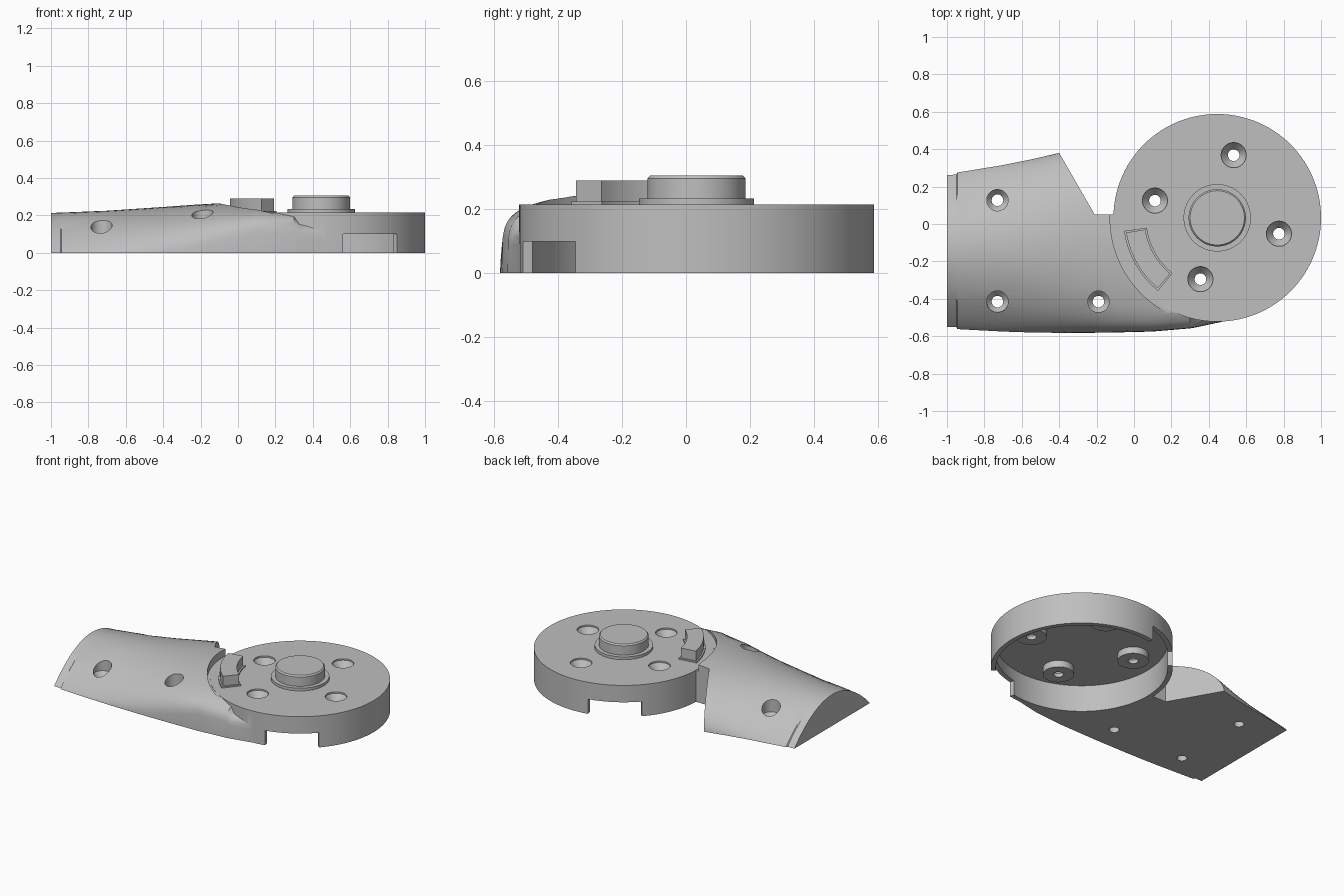
import bpy, bmesh
from math import sin, cos, pi, radians

if "Cube" in bpy.data.objects:
    bpy.data.objects.remove(bpy.data.objects["Cube"], do_unlink=True)

CX, CY = 0.445, 0.033      # centre of the round housing
R, TOP = 0.555, 0.215

grey = bpy.data.materials.new("light_grey")
grey.use_nodes = True
colour = (0.52, 0.52, 0.52, 1)
grey.diffuse_color = colour
grey.node_tree.nodes["Principled BSDF"].inputs["Base Color"].default_value = colour


def loft(name, rings):
    """Skin equal-length closed rings and cap both ends."""
    bm = bmesh.new()
    vs = [[bm.verts.new(p) for p in ring] for ring in rings]
    n = len(vs[0])
    for a, b in zip(vs, vs[1:]):
        for i in range(n):
            j = (i + 1) % n
            bm.faces.new((a[i], a[j], b[j], b[i]))
    bm.faces.new(vs[0][::-1])
    bm.faces.new(vs[-1])
    bmesh.ops.recalc_face_normals(bm, faces=bm.faces)
    me = bpy.data.meshes.new(name)
    bm.to_mesh(me)
    bm.free()
    ob = bpy.data.objects.new(name, me)
    bpy.context.collection.objects.link(ob)
    me.materials.append(grey)
    return ob


def turned(name, x, y, profile, n=48):
    """Round solid from (radius, height) pairs."""
    return loft(name, [[(x + r * cos(2 * pi * i / n), y + r * sin(2 * pi * i / n), z)
                        for i in range(n)] for r, z in profile])


def prism(name, outline, z0, z1):
    return loft(name, [[(x, y, z) for x, y in outline] for z in (z0, z1)])


def sector(r0, r1, a0, a1, n=16):
    """Outline of a ring segment around the housing centre."""
    ang = [radians(a0 + (a1 - a0) * i / n) for i in range(n + 1)]
    return ([(CX + r1 * cos(a), CY + r1 * sin(a)) for a in ang] +
            [(CX + r0 * cos(a), CY + r0 * sin(a)) for a in reversed(ang)])


def boolean(ob, tool, op):
    mod = ob.modifiers.new(op, "BOOLEAN")
    mod.operation, mod.solver, mod.object = op, "EXACT", tool
    bpy.context.view_layer.objects.active = ob
    bpy.ops.object.modifier_apply(modifier=mod.name)
    bpy.data.objects.remove(tool, do_unlink=True)


def smooth(ob):
    bpy.ops.object.select_all(action="DESELECT")
    ob.select_set(True)
    bpy.context.view_layer.objects.active = ob
    bpy.ops.object.shade_smooth_by_angle(angle=radians(30))


# Domed arm: section gets boxier towards the housing
stations = [  # x, front edge, back edge, height
    (-1.0, -0.55, 0.262, 0.213), (-0.95, -0.55, 0.264, 0.215),
    (-0.945, -0.562, 0.275, 0.215), (-0.7, -0.575, 0.315, 0.225),
    (-0.55, -0.58, 0.345, 0.235), (-0.4, -0.582, 0.38, 0.245),
    (-0.25, -0.582, 0.4, 0.256), (-0.1, -0.58, 0.42, 0.265),
    (0.1, -0.575, 0.42, 0.258), (0.3, -0.558, 0.4, 0.25),
    (0.33, -0.553, 0.4, 0.205), (0.6, -0.495, 0.4, 0.205)]
K = 36
rings = []
for x, yf, yb, h in stations:
    q = min(1.0, max(0.17, 0.2 - 0.89 * x))
    ring = []
    for k in range(K + 1):
        t = pi * k / K
        z = 0 if k in (0, K) else h * sin(t) ** (2 * q)
        ring.append((x, (yf + yb) / 2 - (yb - yf) / 2 * cos(t), z))
    rings.append(ring)
body = loft("arm_and_housing", rings)

# Angled gap behind the arm, and clearance around the housing top
boolean(body, prism("gap", [(-0.4, 0.38), (-0.21, 0.05), (0.8, 0.05), (0.8, 1),
                            (-0.4, 1)], -0.1, 0.5), "DIFFERENCE")
boolean(body, turned("clearance", CX, CY, [(0.573, TOP - 0.002), (0.573, 0.5)], 128),
        "DIFFERENCE")

# Round housing, hollowed from below
boolean(body, turned("housing", CX, CY, [(R, 0), (R, TOP)], 120), "UNION")
boolean(body, turned("hollow", CX, CY, [(0.525, -0.1), (0.525, 0.18)], 112), "DIFFERENCE")

# Two openings in the lower wall
for a in (-78, 101.5):
    boolean(body, prism("opening", sector(0.48, 0.64, a, a + 35), -0.1, 0.1), "DIFFERENCE")

# Countersunk screw bosses in the housing
for x, y in [(0.533, 0.368), (0.112, 0.125), (0.775, -0.052), (0.355, -0.295)]:
    boolean(body, turned("boss", x, y, [(0.095, 0.135), (0.095, 0.19)]), "UNION")
    boolean(body, turned("screw_hole", x, y, [(0.031, 0.0), (0.031, 0.16), (0.067, 0.205),
                                             (0.067, 0.4)]), "DIFFERENCE")

# Countersunk screw holes through the arm
for x, y in [(-0.73, 0.127), (-0.73, -0.415), (-0.19, -0.415)]:
    boolean(body, turned("arm_hole", x, y, [(0.031, -0.1), (0.031, 0.07), (0.057, 0.1),
                                           (0.057, 0.4)]), "DIFFERENCE")
smooth(body)

# Central post with its flange
smooth(turned("post_flange", CX, CY, [(0.18, TOP - 0.02), (0.18, 0.234)], 96))
smooth(turned("centre_post", CX, CY, [(0.153, TOP - 0.02), (0.153, 0.297), (0.145, 0.306)], 96))

# Curved stop block on a thin base
smooth(prism("stop_base", sector(0.38, 0.503, 188, 231), TOP - 0.02, 0.224))
smooth(prism("stop_block", sector(0.39, 0.493, 189.2, 229.8), TOP - 0.02, 0.29))
